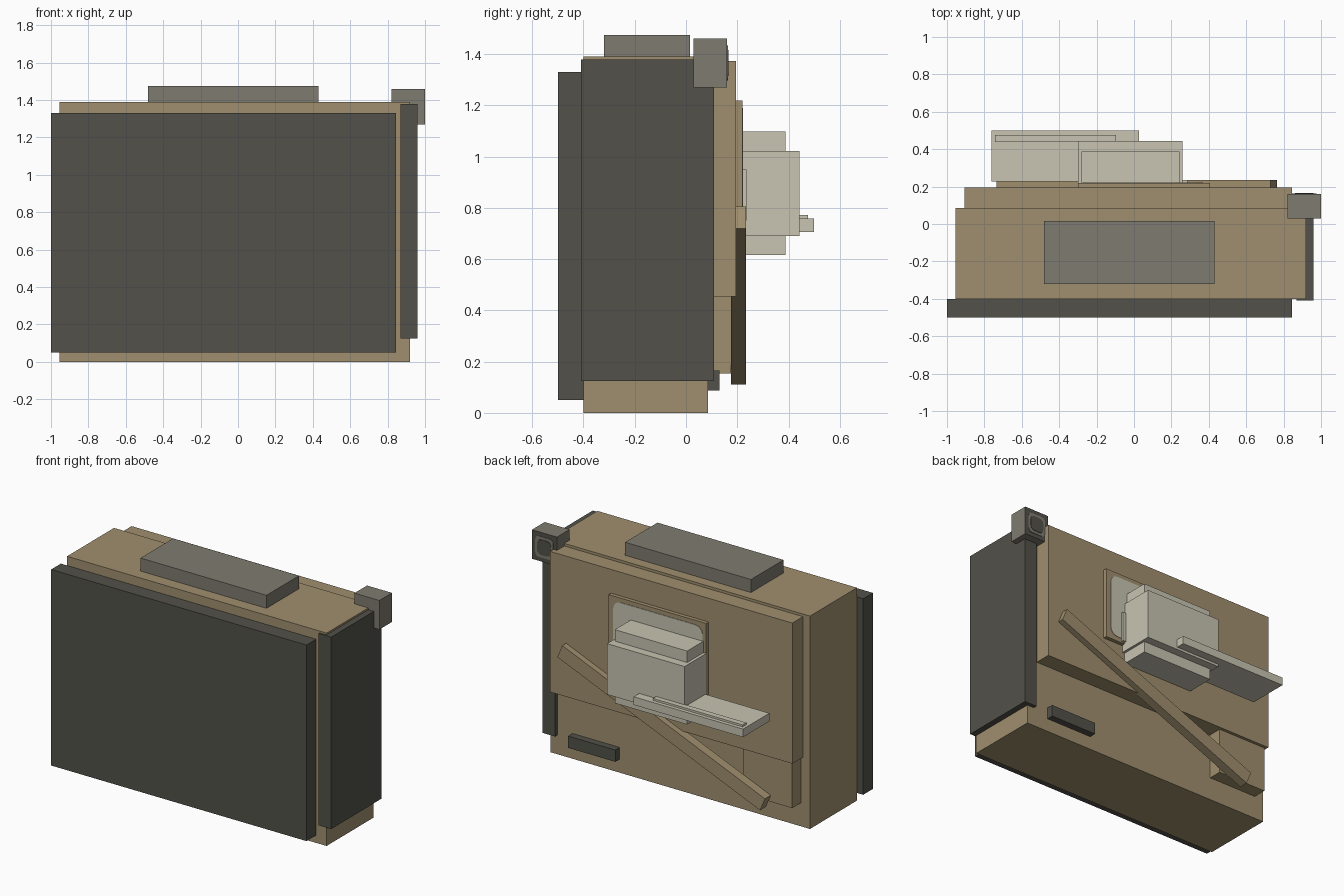
import bpy
import bmesh
import math
from mathutils import Matrix, Vector

default = bpy.data.objects.get("Cube")
if default:
    bpy.data.objects.remove(default, do_unlink=True)


def material(name, rgb):
    """Flat material from display colour values."""
    color = [((c / 255 + 0.055) / 1.055) ** 2.4 for c in rgb] + [1.0]
    mat = bpy.data.materials.new(name)
    mat.use_nodes = True
    mat.diffuse_color = color
    bsdf = mat.node_tree.nodes["Principled BSDF"]
    bsdf.inputs["Base Color"].default_value = color
    bsdf.inputs["Roughness"].default_value = 0.9
    return mat


TAN = material("tan", (160, 143, 110))
CHARCOAL = material("charcoal", (82, 81, 74))
GREY = material("warm grey", (126, 123, 112))
PALE = material("pale stone", (200, 196, 178))


def finish(name, bm, *mats):
    bmesh.ops.recalc_face_normals(bm, faces=bm.faces)
    mesh = bpy.data.meshes.new(name)
    bm.to_mesh(mesh)
    bm.free()
    for mat in mats:
        mesh.materials.append(mat)
    obj = bpy.data.objects.new(name, mesh)
    bpy.context.collection.objects.link(obj)
    return obj


def box(name, xs, ys, zs, *mats, tilt=0.0, back_index=0):
    """Box between limits, optionally tilted about y, with its own back colour."""
    lo, hi = Vector((xs[0], ys[0], zs[0])), Vector((xs[1], ys[1], zs[1]))
    bm = bmesh.new()
    bmesh.ops.create_cube(bm, size=1.0)
    for v in bm.verts:
        v.co = Vector(c * s for c, s in zip(v.co, hi - lo))
    place = Matrix.Translation((lo + hi) / 2) @ Matrix.Rotation(tilt, 4, "Y")
    bmesh.ops.transform(bm, matrix=place, verts=bm.verts)
    bm.normal_update()
    for f in bm.faces:
        if f.normal.y > 0.9:
            f.material_index = back_index
    return finish(name, bm, *mats)


def rounded_plate(name, xs, zs, y, depth, radius, mat):
    """Thin upright plate with rounded corners, standing out from y."""
    bm = bmesh.new()
    verts = []
    corners = ((xs[1], zs[1], -1, -1), (xs[0], zs[1], 1, -1),
               (xs[0], zs[0], 1, 1), (xs[1], zs[0], -1, 1))
    for quarter, (x, z, sx, sz) in enumerate(corners):
        for step in range(4):
            a = math.pi / 2 * (quarter + step / 3)
            verts.append(bm.verts.new((x + radius * (sx + math.cos(a)), y,
                                       z + radius * (sz + math.sin(a)))))
    face = bm.faces.new(verts)
    new = bmesh.ops.extrude_face_region(bm, geom=[face])["geom"]
    bmesh.ops.translate(bm, vec=(0, depth, 0),
                        verts=[g for g in new if isinstance(g, bmesh.types.BMVert)])
    return finish(name, bm, mat)


# Main case and outer panels
box("body", (-0.955, 0.92), (-0.4, 0.085), (0, 1.39), TAN)
box("front_panel", (-1, 0.845), (-0.5, -0.4), (0.05, 1.33), CHARCOAL)
box("side_panel", (0.87, 0.96), (-0.41, 0.11), (0.125, 1.378), CHARCOAL)
box("top_slab", (-0.48, 0.43), (-0.32, 0.015), (1.385, 1.475), GREY)

# Back panels
box("back_panel", (-0.905, 0.845), (0.08, 0.195), (0.455, 1.373), TAN)
box("lower_back_block", (-0.89, -0.535), (0.08, 0.175), (0.153, 0.46), TAN)
box("back_handle", (0.42, 0.76), (0.08, 0.13), (0.088, 0.165), CHARCOAL)

# Diagonal brace across the back
box("diagonal_brace", (-0.778, 0.808), (0.175, 0.235), (0.4115, 0.5035), TAN,
    tilt=-math.radians(22.6))

# Framed plate behind the cabinet
box("back_frame", (-0.3, 0.405), (0.19, 0.22), (0.74, 1.218), TAN)
rounded_plate("frame_plate", (-0.275, 0.37), (0.77, 1.19), 0.219, 0.004, 0.05, PALE)

# Pale cabinet, shelf and lip
box("cabinet", (-0.3, 0.26), (0.2, 0.443), (0.69, 1.022), PALE)
box("cabinet_core", (-0.28, 0.243), (0.2, 0.388), (0.617, 1.097), PALE)
box("cabinet_tab", (0.25, 0.285), (0.2, 0.236), (0.75, 0.95), PALE)
box("shelf", (-0.762, 0.028), (0.228, 0.5), (0.706, 0.759), PALE)
box("shelf_lip", (-0.742, -0.095), (0.438, 0.476), (0.755, 0.772), PALE)

# Corner block with a dark back, rim and lens
box("corner_block", (0.82, 1), (0.03, 0.16), (1.27, 1.46), GREY, CHARCOAL, back_index=1)
rounded_plate("corner_rim", (0.845, 0.975), (1.297, 1.433), 0.159, 0.004, 0.025, GREY)
rounded_plate("corner_lens", (0.86, 0.96), (1.315, 1.415), 0.162, 0.004, 0.03, CHARCOAL)
